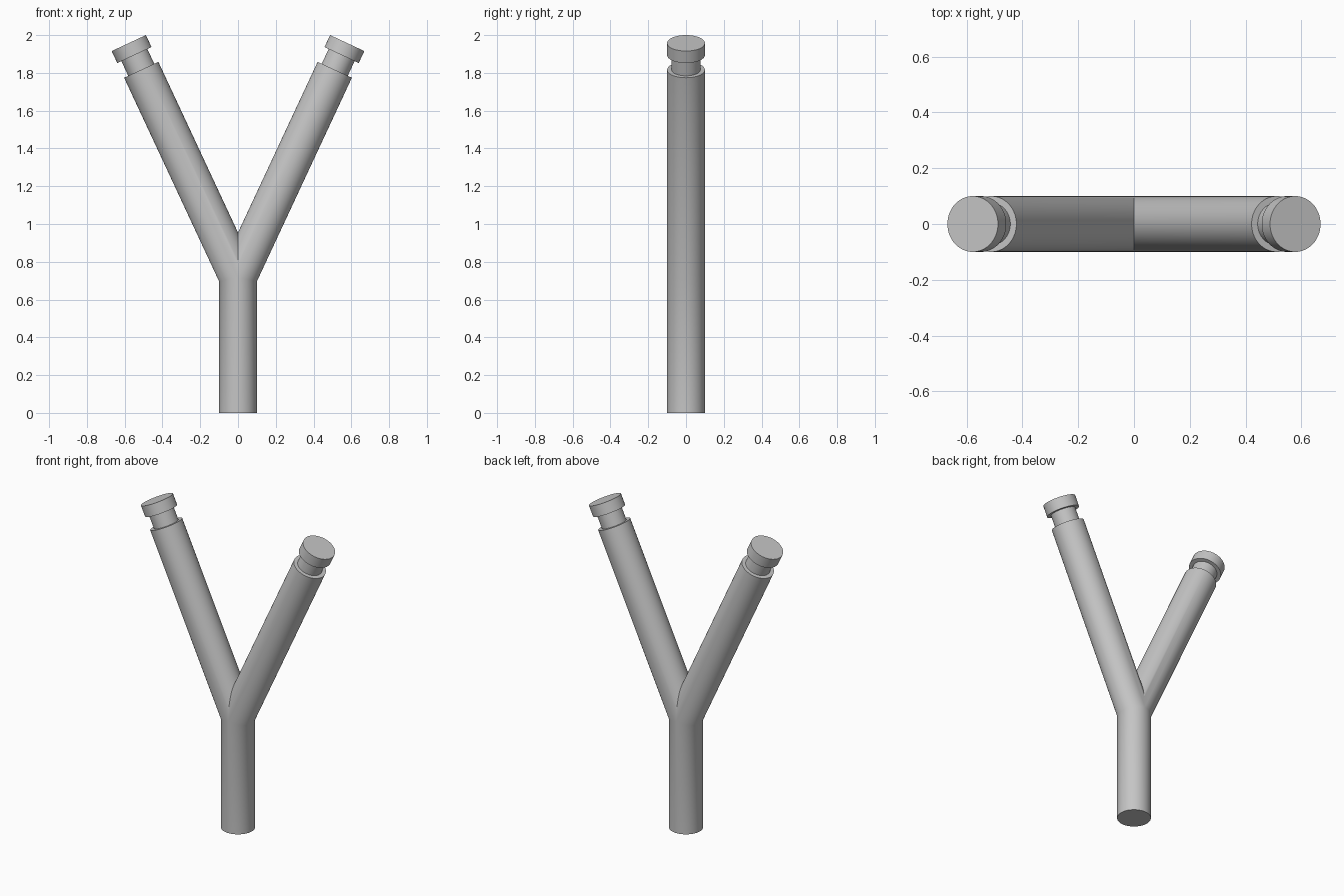
import bpy
import bmesh
from math import sin, cos, tan, pi, radians
from mathutils import Vector

cube = bpy.data.objects.get("Cube")
if cube:
    bpy.data.objects.remove(cube)

SEGMENTS = 64
RADIUS = 0.1
NECK_RADIUS = 0.076
TILT = radians(25)
FORK = Vector((0, 0, 0.718))   # where the three axes meet

grey = bpy.data.materials.new("plain grey")
grey.use_nodes = True
colour = (0.56, 0.56, 0.56, 1)
grey.diffuse_color = colour
grey.node_tree.nodes["Principled BSDF"].inputs["Base Color"].default_value = colour

angles = [2 * pi * i / SEGMENTS for i in range(SEGMENTS)]
circle = [(round(cos(a), 6), round(sin(a), 6)) for a in angles]
bm = bmesh.new()


def bridge(lower, upper):
    for i in range(SEGMENTS):
        j = (i + 1) % SEGMENTS
        bm.faces.new((lower[i], lower[j], upper[j], upper[i]))


# Upright trunk, its top mitred to both arms
foot = [bm.verts.new((RADIUS * c, RADIUS * s, 0)) for c, s in circle]
top = [bm.verts.new((RADIUS * c, RADIUS * s, FORK.z - RADIUS * abs(c) * tan(TILT / 2)))
       for c, s in circle]
bm.faces.new(foot)
bridge(foot, top)


# Arms: mitred root, shoulder, narrow neck and end cap
def add_arm(side):
    axis = Vector((side * sin(TILT), 0, cos(TILT)))
    across = Vector((side * cos(TILT), 0, -sin(TILT)))

    def ring(radius, along):
        return [bm.verts.new(FORK + across * radius * c + Vector((0, radius * s, 0))
                             + axis * along(radius * c)) for c, s in circle]

    def root(c):
        return c * tan(TILT / 2) if c > 0 else -c / tan(TILT)

    previous = ring(RADIUS, root)
    for radius, distance in ((RADIUS, 1.212), (NECK_RADIUS, 1.212),
                             (NECK_RADIUS, 1.298), (RADIUS, 1.298), (RADIUS, 1.368)):
        current = ring(radius, lambda c: distance)
        bridge(previous, current)
        previous = current
    bm.faces.new(previous)


for side in (1, -1):
    add_arm(side)

bmesh.ops.remove_doubles(bm, verts=bm.verts, dist=0.0001)
bmesh.ops.recalc_face_normals(bm, faces=bm.faces)
mesh = bpy.data.meshes.new("forked_post")
bm.to_mesh(mesh)
bm.free()
mesh.materials.append(grey)

post = bpy.data.objects.new("forked_post", mesh)
bpy.context.collection.objects.link(post)
bpy.ops.object.select_all(action='DESELECT')
post.select_set(True)
bpy.context.view_layer.objects.active = post
bpy.ops.object.shade_smooth_by_angle(angle=radians(32))
